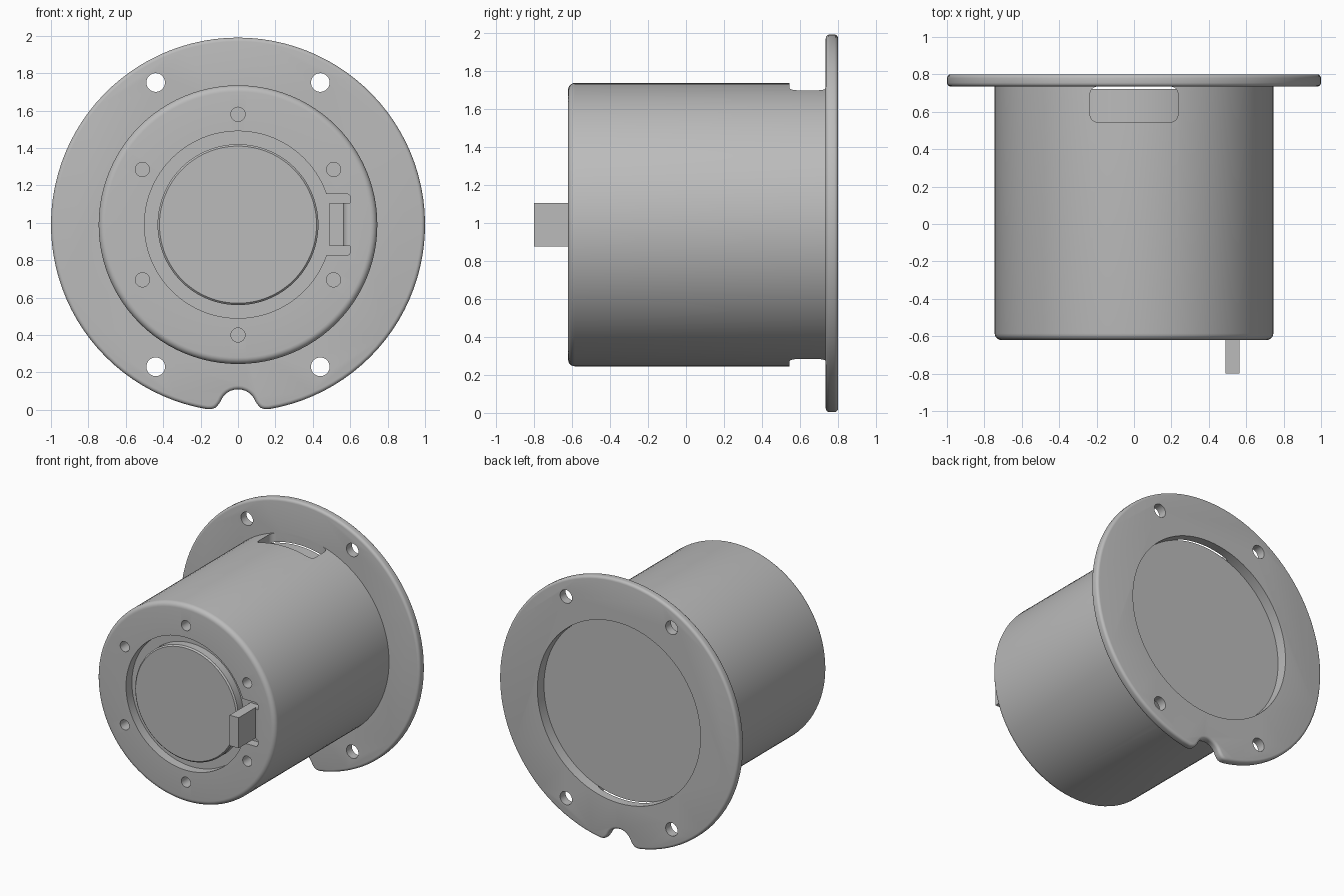
import bpy, bmesh
from math import sin, cos, pi, radians, asin
from mathutils import Vector

CZ = 0.99          # height of the main axis
SEG = 96

if "Cube" in bpy.data.objects:
    bpy.data.objects.remove(bpy.data.objects["Cube"], do_unlink=True)

grey = bpy.data.materials.new("plain grey")
grey.use_nodes = True
grey.diffuse_color = (0.5, 0.5, 0.5, 1)
grey.node_tree.nodes["Principled BSDF"].inputs["Base Color"].default_value = (0.5, 0.5, 0.5, 1)


def finish(bm, name):
    bmesh.ops.remove_doubles(bm, verts=bm.verts, dist=1e-5)
    bmesh.ops.recalc_face_normals(bm, faces=bm.faces)
    mesh = bpy.data.meshes.new(name)
    bm.to_mesh(mesh)
    bm.free()
    mesh.materials.append(grey)
    ob = bpy.data.objects.new(name, mesh)
    bpy.context.collection.objects.link(ob)
    return ob


def lathe(name, profile):
    """Spin (radius, y) points around the main axis."""
    bm = bmesh.new()
    verts = [bm.verts.new((r, y, CZ)) for r, y in profile]
    edges = [bm.edges.new(pair) for pair in zip(verts, verts[1:])]
    bmesh.ops.spin(bm, geom=verts + edges, cent=(0, 0, CZ), axis=(0, 1, 0),
                   angle=2 * pi, steps=SEG, use_merge=True)
    return finish(bm, name)


def prism(name, outline, start, end, axis="y", bevel=0):
    """Extrude a flat outline along y (xz points) or z (xy points)."""
    bm = bmesh.new()
    if axis == "y":
        pts, move = [(a, start, b) for a, b in outline], Vector((0, end - start, 0))
    else:
        pts, move = [(a, b, start) for a, b in outline], Vector((0, 0, end - start))
    face = bm.faces.new([bm.verts.new(p) for p in pts])
    rim = list(face.edges)
    new = bmesh.ops.extrude_face_region(bm, geom=[face], use_keep_orig=True)["geom"]
    bmesh.ops.translate(bm, vec=move, verts=[v for v in new if isinstance(v, bmesh.types.BMVert)])
    if bevel:
        rim += [e for e in new if isinstance(e, bmesh.types.BMEdge)]
        bmesh.ops.recalc_face_normals(bm, faces=bm.faces)
        bmesh.ops.bevel(bm, geom=rim, offset=bevel, segments=4, profile=0.5, affect="EDGES")
    return finish(bm, name)


def arc(cx, cy, r, a0, a1, n):
    return [(cx + r * cos(radians(a0 + (a1 - a0) * i / n)),
             cy + r * sin(radians(a0 + (a1 - a0) * i / n))) for i in range(n + 1)]


def round_rect(x0, x1, y0, y1, r):
    return (arc(x1 - r, y1 - r, r, 0, 90, 6) + arc(x0 + r, y1 - r, r, 90, 180, 6)
            + arc(x0 + r, y0 + r, r, 180, 270, 6) + arc(x1 - r, y0 + r, r, 270, 360, 6))


def circle(x, z, r, n=32):
    return arc(x, z, r, 0, 360, n)[:-1]


def cut(target, cutter):
    cutter.hide_render = True
    mod = target.modifiers.new("cut", "BOOLEAN")
    mod.operation, mod.solver, mod.object = "DIFFERENCE", "EXACT", cutter
    bpy.context.view_layer.objects.active = target
    bpy.ops.object.modifier_apply(modifier=mod.name)
    bpy.data.objects.remove(cutter, do_unlink=True)


# Cup body: front disc, ring groove, rounded shoulder, hollow back
body = lathe("cup_body", [(0, -.62), (.42, -.62), (.43, -.61), (.43, -.55), (.5, -.55), (.5, -.62)]
             + arc(.71, -.585, .035, -90, 0, 6)
             + [(.745, .74), (.68, .74), (.68, -.4), (0, -.4)])

# Blind screw holes around the front ring
for i in range(6):
    a = radians(30 + 60 * i)
    cut(body, prism("hole_cutter", circle(.59 * cos(a), CZ + .59 * sin(a), .038), -.7, -.53))
# Pocket beside the groove for the tab
cut(body, prism("pocket_cutter", round_rect(.45, .6, .825, 1.155, .02), -.7, -.551))
# Windows through top and bottom of the wall
cut(body, prism("window_cutter", round_rect(-.235, .235, .545, .735, .04), -.2, 2.2, axis="z"))

# Inner plug that closes the back
plug = lathe("inner_plug", [(0, .3), (.679, .3), (.679, .722), (0, .722)])

# Tab with a curved root
root = arc(.6, -.585, .035, 270, 180, 6)
tab = prism("front_tab", [(.49, -.8), (.565, -.8)] + root[::-1] + [(.61, -.62), (.61, -.54), (.49, -.54)],
            .875, 1.105, axis="z")

# Flange with a rounded rim and a notch at the bottom
lip = [(.105, .028), (.119, .012), (.14, .004)]
side = asin(.165) * 180 / pi
outline = (arc(0, CZ, 1, -90 + side, 270 - side, SEG)
           + [(-x, z) for x, z in lip[::-1]]
           + arc(0, .01, .1, 160, 20, 12) + lip)
flange = prism("mounting_flange", outline, .735, .8, bevel=.02)
cut(flange, prism("opening_cutter", circle(0, CZ, .68, SEG), .6, .9))
for sx in (-1, 1):
    for sz in (-1, 1):
        cut(flange, prism("bolt_cutter", circle(.44 * sx, CZ + .76 * sz, .05), .6, .9))

# Smooth round surfaces, keep hard edges
bpy.ops.object.select_all(action="DESELECT")
for ob in (body, plug, tab, flange):
    ob.select_set(True)
bpy.context.view_layer.objects.active = body
bpy.ops.object.shade_smooth_by_angle(angle=radians(30))
